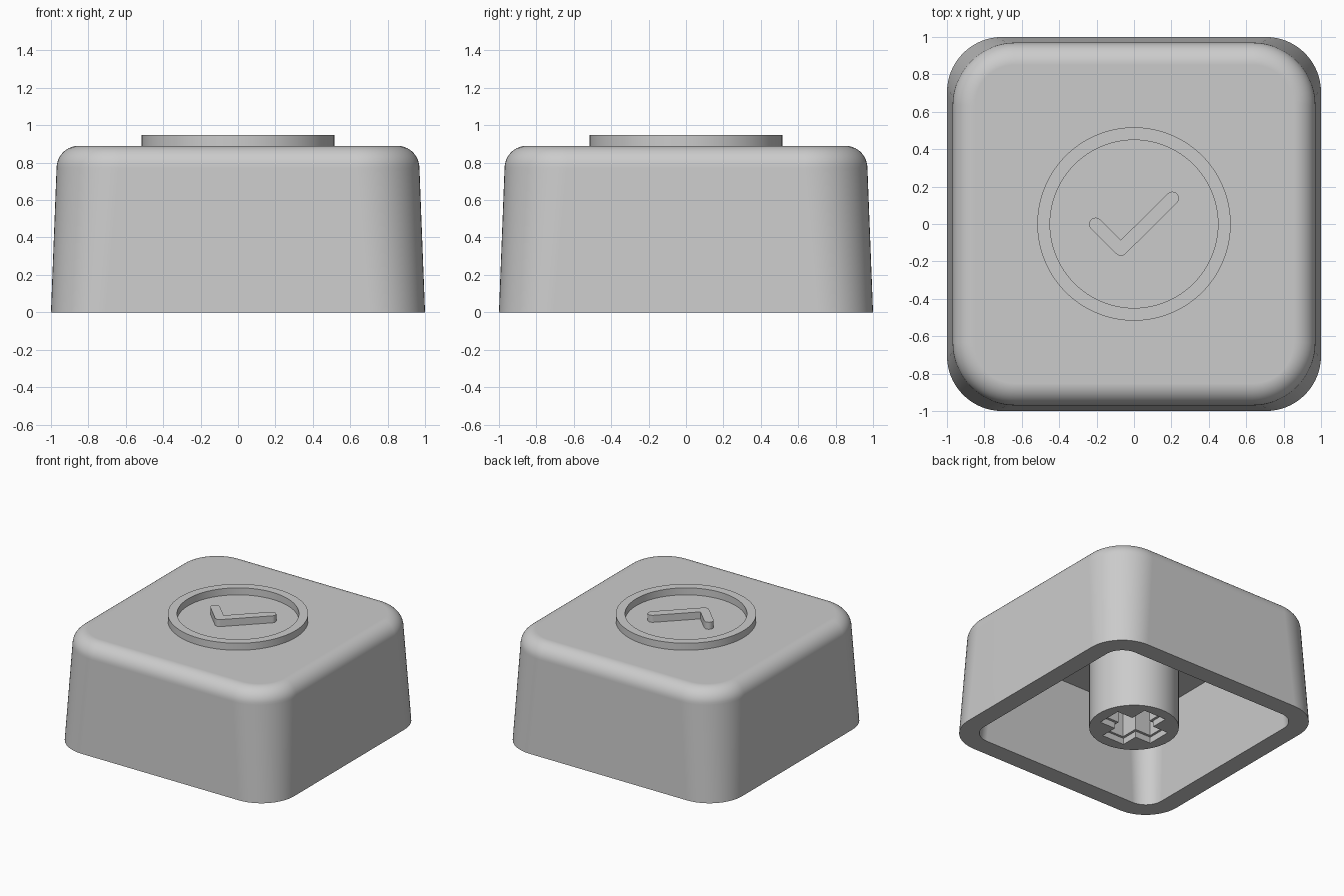
import bpy, bmesh
from math import cos, sin, pi, radians, sqrt

cube = bpy.data.objects.get("Cube")
if cube:
    bpy.data.objects.remove(cube, do_unlink=True)

grey = bpy.data.materials.new("plain grey")
grey.use_nodes = True
COLOUR = (0.6, 0.6, 0.6, 1)
grey.diffuse_color = COLOUR
grey.node_tree.nodes["Principled BSDF"].inputs["Base Color"].default_value = COLOUR


def arc(cx, cy, r, start, end, steps):
    angles = [radians(start + (end - start) * i / steps) for i in range(steps + 1)]
    return [(cx + r * cos(a), cy + r * sin(a)) for a in angles]


def circle(r, steps=96):
    return arc(0, 0, r, 0, 360, steps)[:-1]


def rounded_square(half, r):
    c = half - r
    pts = []
    for i, (sx, sy) in enumerate([(1, 1), (-1, 1), (-1, -1), (1, -1)]):
        pts += arc(c * sx, c * sy, r, 90 * i, 90 * i + 90, 14)
    return pts


def cross(reach, w):
    """Plus-shaped outline, one arm turned four times."""
    pts = []
    for i in range(4):
        c, s = round(cos(i * pi / 2)), round(sin(i * pi / 2))
        for x, y in [(reach, -w), (reach, w), (w, w)]:
            pts.append((x * c - y * s, x * s + y * c))
    return pts


def loft(name, rings, caps=(0, -1)):
    """Bridge a list of (outline, z) and cap the chosen ends."""
    bm = bmesh.new()
    loops = [[bm.verts.new((x, y, z)) for x, y in outline] for outline, z in rings]
    for end in caps:
        bm.faces.new(loops[end])
    for a, b in zip(loops, loops[1:]):
        n = len(a)
        for i in range(n):
            j = (i + 1) % n
            bm.faces.new((a[i], a[j], b[j], b[i]))
    bmesh.ops.recalc_face_normals(bm, faces=bm.faces)
    mesh = bpy.data.meshes.new(name)
    bm.to_mesh(mesh)
    bm.free()
    mesh.materials.append(grey)
    obj = bpy.data.objects.new(name, mesh)
    bpy.context.collection.objects.link(obj)
    return obj


def select_only(obj):
    bpy.ops.object.select_all(action='DESELECT')
    obj.select_set(True)
    bpy.context.view_layer.objects.active = obj


def combine(obj, tool, operation):
    """Join or cut with a helper solid, then discard the helper."""
    tool.hide_render = True
    mod = obj.modifiers.new("combine", 'BOOLEAN')
    mod.operation, mod.solver, mod.object = operation, 'EXACT', tool
    select_only(obj)
    bpy.ops.object.modifier_apply(modifier=mod.name)
    bpy.data.objects.remove(tool, do_unlink=True)


def smooth(obj):
    """Smooth the curves while the broad faces stay flat."""
    select_only(obj)
    bpy.ops.object.shade_smooth_by_angle(angle=radians(30))
    mod = obj.modifiers.new("flat faces", 'WEIGHTED_NORMAL')
    mod.keep_sharp = True


# Hollow tapered shell: cavity ceiling, rim, outer wall, rounded top edge
TOP, FILLET, WALL = 0.89, 0.118, 0.148
rings = [(rounded_square(0.965 - WALL, 0.18), 0.76),
         (rounded_square(1 - WALL, 0.15), 0),
         (rounded_square(1, 0.295), 0)]
for i in range(11):
    a = pi / 2 * i / 10
    inset = FILLET * (1 - cos(a))
    rings.append((rounded_square(0.97 - inset, 0.335 - inset), TOP - FILLET + FILLET * sin(a)))
shell = loft("cap_shell_and_stem", rings)

# Central stem grown from the ceiling, with a stepped cross socket
combine(shell, loft("stem", [(circle(0.33), 0), (circle(0.33), 0.8)]), 'UNION')
for reach, width, depth in [(0.24, 0.1, 0.05), (0.222, 0.08, 0.44)]:
    outline = cross(reach, width)
    combine(shell, loft("socket_cutter", [(outline, -0.1), (outline, depth)]), 'DIFFERENCE')
smooth(shell)

# Raised ring on the top face
RAISED = 0.947
inner, outer = circle(0.449), circle(0.517)
smooth(loft("raised_ring", [(inner, TOP), (inner, RAISED), (outer, RAISED), (outer, TOP)],
            caps=()))

# Raised tick mark with rounded ends
R = 0.035
tick = (arc(-0.205, -0.001, R, 45, 225, 12) + arc(-0.07, -0.135, R, 225, 315, 6)
        + arc(0.205, 0.138, R, -45, 135, 12) + [(-0.07, -0.135 + R * sqrt(2))])
smooth(loft("tick_mark", [(tick, TOP), (tick, RAISED)], caps=(-1,)))
